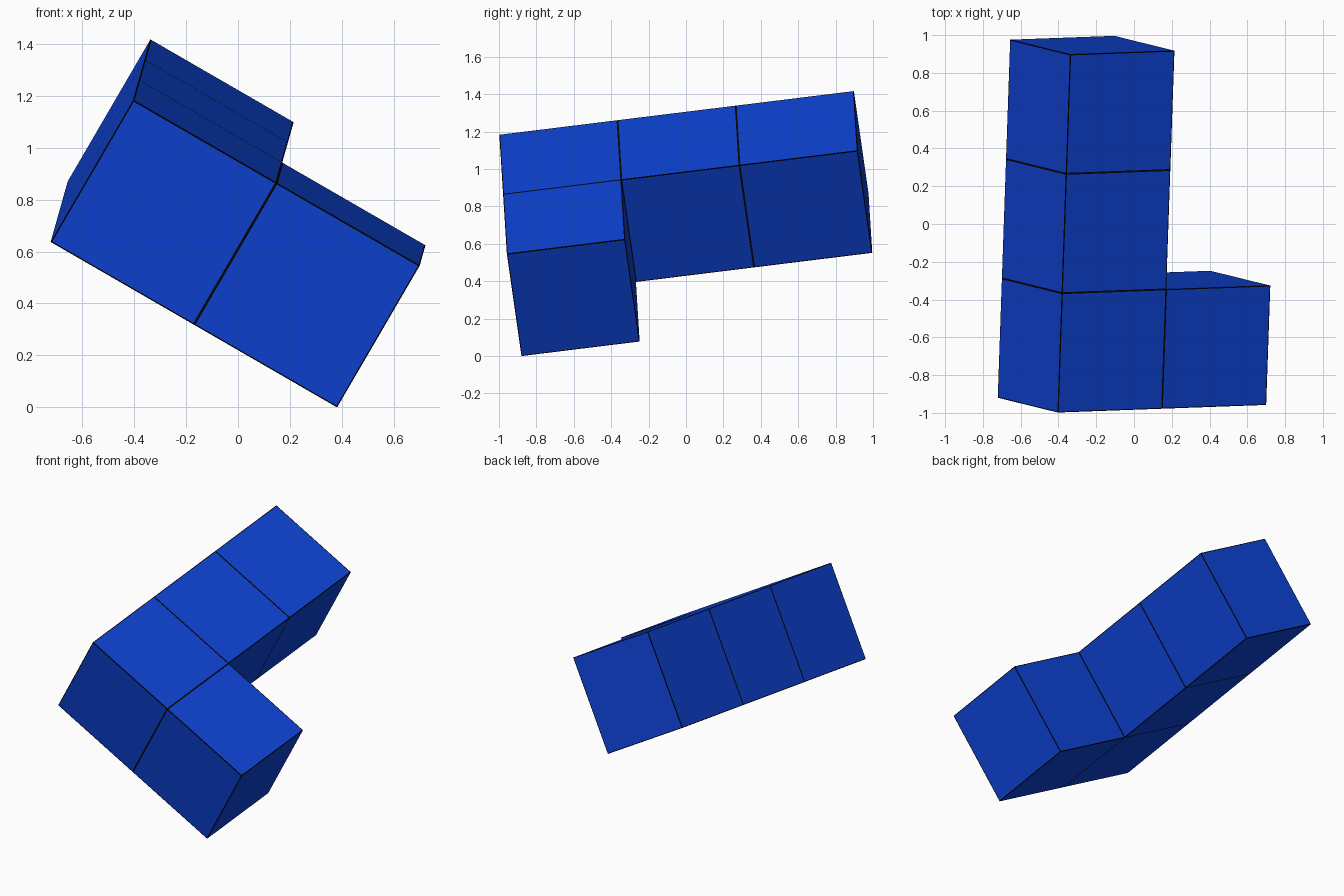
import bpy, bmesh
from mathutils import Vector, Matrix

default = bpy.data.objects.get("Cube")
if default:
    bpy.data.objects.remove(default, do_unlink=True)

SIDE = 0.637     # edge of one block
BORDER = 0.007   # dark line round each face


def material(name, rgb):
    mat = bpy.data.materials.new(name)
    mat.use_nodes = True
    mat.diffuse_color = (*rgb, 1)
    mat.node_tree.nodes["Principled BSDF"].inputs["Base Color"].default_value = (*rgb, 1)
    return mat


blue = material("block blue", (0.0043, 0.056, 0.67))
black = material("outline black", (0.001, 0.001, 0.002))

# Tilted frame: across the foot, along the bar, and up
across = Vector((0.8655, 0.0315, -0.4998)).normalized()
along = Vector((0.033, 0.992, 0.123))
along = (along - across * along.dot(across)).normalized()
up = across.cross(along)
corner = Vector((-0.403, -0.998, 1.183))
tilt = Matrix((across, along, up)).transposed().to_4x4()

# One block: blue faces framed by a thin flat dark border
bm = bmesh.new()
bmesh.ops.create_cube(bm, size=SIDE)
rims = bmesh.ops.inset_individual(bm, faces=bm.faces[:], thickness=BORDER, depth=0)
for face in rims["faces"]:
    face.material_index = 1
mesh = bpy.data.meshes.new("block")
bm.to_mesh(mesh)
bm.free()
mesh.materials.append(blue)
mesh.materials.append(black)

# Three blocks in a bar with a foot beside the front one
layout = {"front_block": (0, 0), "middle_block": (0, 1),
          "back_block": (0, 2), "foot_block": (1, 0)}
for name, (i, j) in layout.items():
    obj = bpy.data.objects.new(name, mesh)
    bpy.context.collection.objects.link(obj)
    centre = corner + SIDE * (across * (i + 0.5) + along * (j + 0.5) - up * 0.5)
    obj.matrix_world = Matrix.Translation(centre) @ tilt
